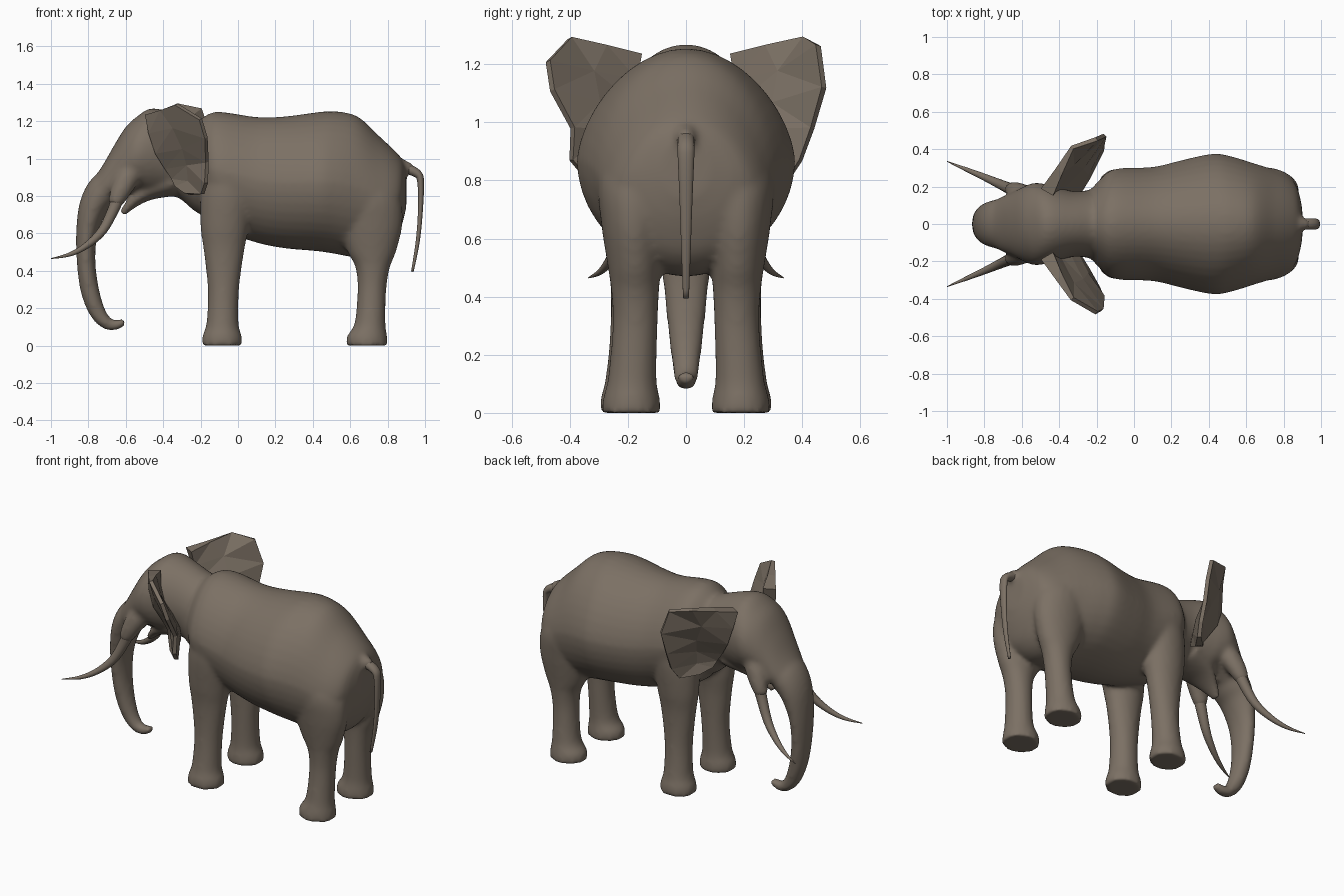
import bpy, bmesh, math
from mathutils import Vector

skin = bpy.data.materials.new("brown_grey_skin")
skin.diffuse_color = (0.20, 0.163, 0.128, 1)


def catmull(p, steps):
    """Smooth a list of equal-length tuples with a Catmull-Rom spline."""
    out = []
    for i in range(len(p) - 1):
        a, b, c, d = p[max(i - 1, 0)], p[i], p[i + 1], p[min(i + 2, len(p) - 1)]
        for s in range(steps):
            t = s / steps
            out.append([0.5 * (2 * q + (r - o) * t + (2 * o - 5 * q + 4 * r - w) * t * t
                               + (3 * q - o - 3 * r + w) * t ** 3)
                        for o, q, r, w in zip(a, b, c, d)])
    out.append(list(p[-1]))
    return out


def loft(bm, pts, axis=None, sides=24, steps=4, mirror=False, egg=0):
    """Elliptic tube through (x, y, z, radius_across, radius_in_plane); egg narrows the top."""
    path = catmull(pts, steps)
    for sy in ((1, -1) if mirror else (1,)):
        rings = []
        for i, (x, y, z, ra, rb) in enumerate(path):
            if axis:
                t = Vector(axis)
            else:
                t = Vector(path[min(i + 1, len(path) - 1)][:3]) - Vector(path[max(i - 1, 0)][:3])
                t.normalize()
            u = (Vector((0, 1, 0)) - t * t.y).normalized()
            n = t.cross(u)
            ring = []
            for k in range(sides):
                a = 2 * math.pi * k / sides
                w = ra * (1 - egg * max(0, math.sin(a)))
                v = Vector((x, y, z)) + u * w * math.cos(a) + n * rb * math.sin(a)
                ring.append(bm.verts.new((v.x, v.y * sy, v.z)))
            rings.append(ring)
        for r, s in zip(rings, rings[1:]):
            for k in range(sides):
                j = (k + 1) % sides
                bm.faces.new((r[k], r[j], s[j], s[k]))
        bm.faces.new(rings[0])
        bm.faces.new(rings[-1])


def spans(rows):
    """(x, top, bottom, half_width) -> loft points along x."""
    return [(x, 0, (t + b) / 2, w, (t - b) / 2) for x, t, b, w in rows]


def finish(bm, name, smooth=True):
    bmesh.ops.recalc_face_normals(bm, faces=bm.faces)
    for f in bm.faces:
        f.smooth = smooth
    me = bpy.data.meshes.new(name)
    bm.to_mesh(me)
    bm.free()
    me.materials.append(skin)
    ob = bpy.data.objects.new(name, me)
    bpy.context.collection.objects.link(ob)
    return ob


# torso, head, trunk, jaw and legs, fused into one skin
bm = bmesh.new()
loft(bm, spans([(-0.25, 1.16, 0.77, 0.16), (-0.18, 1.225, 0.68, 0.24), (-0.10, 1.25, 0.62, 0.295),
                (0.10, 1.222, 0.55, 0.305), (0.25, 1.225, 0.52, 0.34), (0.42, 1.247, 0.505, 0.376),
                (0.52, 1.253, 0.49, 0.362), (0.64, 1.225, 0.47, 0.325), (0.75, 1.125, 0.48, 0.29),
                (0.83, 1.05, 0.54, 0.25), (0.875, 1.0, 0.64, 0.19), (0.90, 0.95, 0.74, 0.08)]),
     axis=(1, 0, 0), sides=40, egg=0.14)
loft(bm, spans([(-0.12, 1.19, 0.68, 0.20), (-0.22, 1.20, 0.71, 0.185), (-0.32, 1.235, 0.79, 0.175),
                (-0.42, 1.265, 0.80, 0.20), (-0.48, 1.265, 0.80, 0.215), (-0.54, 1.225, 0.82, 0.22),
                (-0.60, 1.17, 0.80, 0.195), (-0.66, 1.075, 0.77, 0.165), (-0.72, 0.97, 0.73, 0.14),
                (-0.77, 0.895, 0.70, 0.11)]), axis=(1, 0, 0), sides=32)
# trunk
loft(bm, [(-0.635, 0, 0.92, 0.13, 0.07), (-0.715, 0, 0.83, 0.135, 0.092), (-0.773, 0, 0.74, 0.12, 0.078),
          (-0.808, 0, 0.60, 0.098, 0.058), (-0.812, 0, 0.45, 0.08, 0.05), (-0.793, 0, 0.30, 0.064, 0.05),
          (-0.752, 0, 0.18, 0.05, 0.044), (-0.70, 0, 0.118, 0.04, 0.034),
          (-0.65, 0, 0.11, 0.034, 0.027), (-0.605, 0, 0.13, 0.027, 0.02)])
# lower jaw
loft(bm, [(-0.36, 0, 0.88, 0.15, 0.085), (-0.48, 0, 0.825, 0.115, 0.05),
          (-0.56, 0, 0.768, 0.07, 0.032), (-0.62, 0, 0.705, 0.028, 0.018)])
# tusk sockets
loft(bm, [(-0.54, 0.12, 0.98, 0.06, 0.06), (-0.60, 0.158, 0.88, 0.058, 0.062),
          (-0.64, 0.178, 0.80, 0.048, 0.05), (-0.66, 0.188, 0.75, 0.034, 0.036)], mirror=True, sides=16)
# hind legs
loft(bm, [(0.69, 0.188, 0.0, 0.102, 0.112), (0.69, 0.188, 0.05, 0.098, 0.108),
          (0.706, 0.185, 0.12, 0.084, 0.083), (0.716, 0.175, 0.30, 0.078, 0.077),
          (0.72, 0.175, 0.42, 0.083, 0.093), (0.715, 0.177, 0.50, 0.092, 0.13),
          (0.705, 0.18, 0.65, 0.112, 0.175), (0.68, 0.175, 0.80, 0.128, 0.185),
          (0.62, 0.16, 0.97, 0.10, 0.14)], axis=(0, 0, 1), mirror=True)
# front legs
loft(bm, [(-0.085, 0.197, 0.0, 0.1, 0.11), (-0.085, 0.197, 0.05, 0.097, 0.106),
          (-0.083, 0.193, 0.12, 0.084, 0.086), (-0.078, 0.183, 0.30, 0.077, 0.084),
          (-0.075, 0.18, 0.50, 0.083, 0.108), (-0.07, 0.18, 0.65, 0.102, 0.132),
          (-0.05, 0.18, 0.85, 0.115, 0.145), (-0.03, 0.17, 1.02, 0.09, 0.1)],
     axis=(0, 0, 1), mirror=True)
# tail root
loft(bm, [(0.80, 0, 0.95, 0.05, 0.06), (0.88, 0, 0.955, 0.038, 0.042), (0.93, 0, 0.94, 0.03, 0.028)], sides=16)
body = finish(bm, "body_head_and_legs")
rm = body.modifiers.new("fuse", 'REMESH')
rm.mode = 'VOXEL'
rm.voxel_size = 0.013
rm.use_smooth_shade = True
sm = body.modifiers.new("soften", 'SMOOTH')
sm.factor = 0.5
sm.iterations = 10

# tusks
bm = bmesh.new()
loft(bm, [(-0.635, 0.18, 0.81, 0.036, 0.036), (-0.665, 0.19, 0.73, 0.031, 0.031),
          (-0.725, 0.217, 0.615, 0.025, 0.025), (-0.81, 0.255, 0.535, 0.018, 0.018),
          (-0.90, 0.293, 0.487, 0.011, 0.011), (-1.0, 0.335, 0.465, 0.002, 0.002)],
     sides=14, mirror=True)
finish(bm, "tusks")

# tail
bm = bmesh.new()
loft(bm, [(0.88, 0, 0.953, 0.03, 0.03), (0.955, 0, 0.922, 0.03, 0.024),
          (0.977, 0, 0.87, 0.028, 0.018), (0.974, 0, 0.70, 0.021, 0.013), (0.96, 0, 0.55, 0.016, 0.011),
          (0.932, 0, 0.395, 0.01, 0.007)], sides=14)
finish(bm, "tail")

# ears: faceted cupped sheets, thick at the attached edge and thin at the free edge
inner = [(-0.465, 0.17, 1.235), (-0.45, 0.19, 1.14), (-0.42, 0.19, 1.04),
         (-0.37, 0.17, 0.96), (-0.33, 0.17, 0.90), (-0.31, 0.19, 0.85)]
middle = [(-0.40, 0.285, 1.262), (-0.335, 0.33, 1.17), (-0.285, 0.31, 1.06),
          (-0.26, 0.275, 0.97), (-0.25, 0.26, 0.88), (-0.27, 0.26, 0.81)]
free = {1: [(-0.33, 0.41, 1.29), (-0.20, 0.455, 1.265), (-0.155, 0.475, 1.12),
            (-0.165, 0.435, 0.98), (-0.17, 0.395, 0.87), (-0.195, 0.35, 0.80)],
        -1: [(-0.33, 0.40, 1.29), (-0.20, 0.475, 1.21), (-0.17, 0.46, 1.11),
             (-0.165, 0.39, 0.98), (-0.17, 0.395, 0.87), (-0.19, 0.345, 0.81)]}
for side, name in ((1, "left_ear"), (-1, "right_ear")):
    bm = bmesh.new()
    cols = [[bm.verts.new((x, y * side, z)) for x, y, z in c] for c in (inner, middle, free[side])]
    for a, b in zip(cols, cols[1:]):
        for k in range(5):
            bm.faces.new((a[k], a[k + 1], b[k + 1], b[k]))
    bmesh.ops.triangulate(bm, faces=bm.faces)
    ear = finish(bm, name, smooth=False)
    group = ear.vertex_groups.new(name="thickness")
    for c, weight in enumerate((1.0, 0.6, 0.3)):
        group.add(list(range(c * 6, c * 6 + 6)), weight, 'REPLACE')
    so = ear.modifiers.new("thickness", 'SOLIDIFY')
    so.thickness = 0.075
    so.offset = 0
    so.vertex_group = group.name
